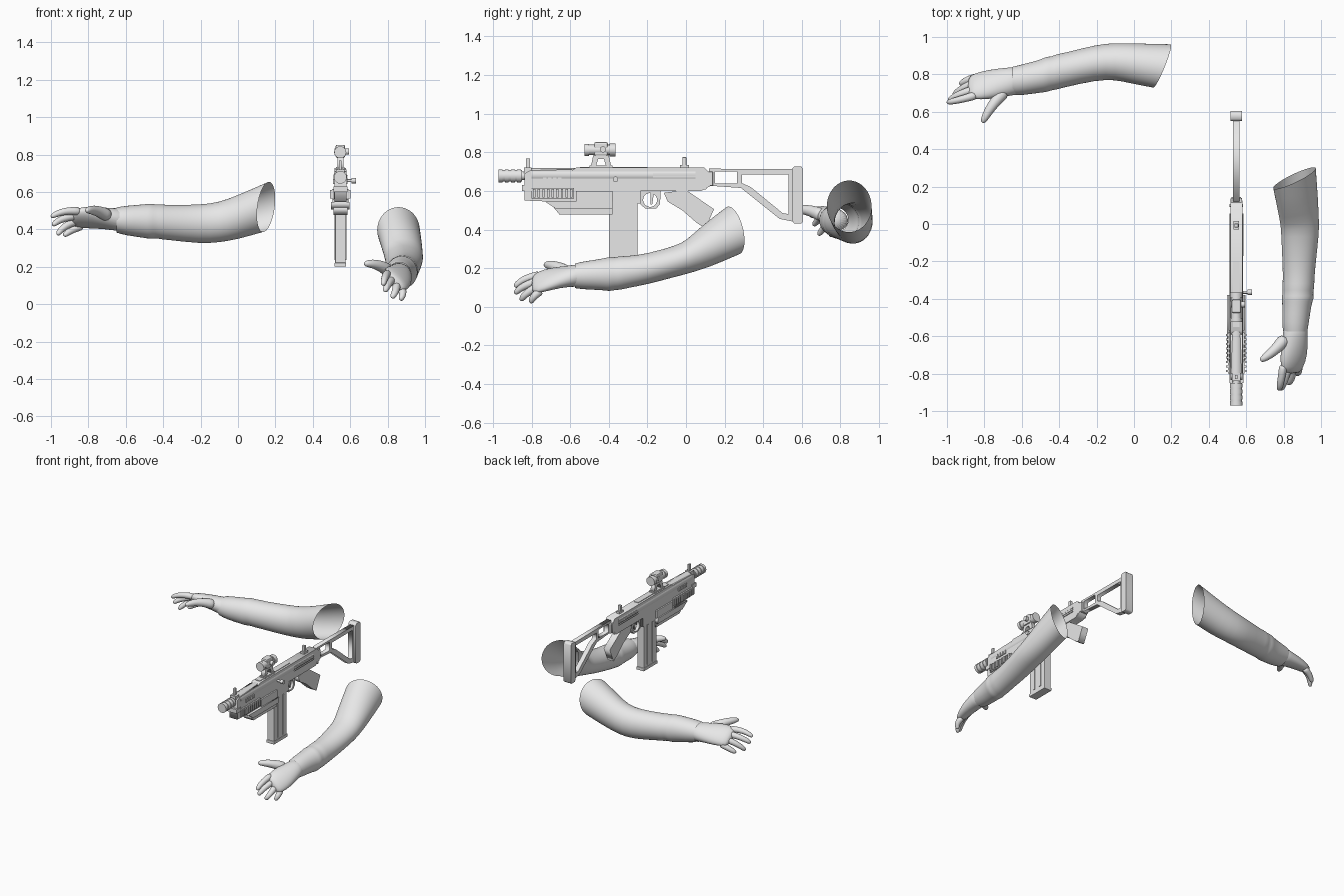
import bpy, bmesh, math
from mathutils import Vector, Matrix

if "Cube" in bpy.data.objects:
    bpy.data.objects.remove(bpy.data.objects["Cube"])

GX = 0.547  # centre plane of the rifle
grey = bpy.data.materials.new("light grey")
grey.diffuse_color = (0.8, 0.8, 0.8, 1)
grey.use_nodes = True
grey.node_tree.nodes["Principled BSDF"].inputs["Base Color"].default_value = grey.diffuse_color


def add(name, mesh, smooth=None):
    ob = bpy.data.objects.new(name, mesh)
    bpy.context.collection.objects.link(ob)
    mesh.materials.clear()
    mesh.materials.append(grey)
    if smooth:
        bpy.ops.object.select_all(action='DESELECT')
        ob.select_set(True)
        bpy.context.view_layer.objects.active = ob
        bpy.ops.object.shade_smooth_by_angle(angle=math.radians(smooth))
    return ob


def skin(name, rings, caps, swap, levels):
    """Join rings of points into a smooth tube; swap exchanges x and y."""
    bm = bmesh.new()
    loops = [[bm.verts.new((p[1], p[0], p[2]) if swap else p) for p in r] for r in rings]
    n = len(loops[0])
    for a, b in zip(loops, loops[1:]):
        for i in range(n):
            bm.faces.new((a[i], a[(i + 1) % n], b[(i + 1) % n], b[i]))
    if caps:
        bm.faces.new(loops[0])
        bm.faces.new(loops[-1][::-1])
    bmesh.ops.recalc_face_normals(bm, faces=bm.faces)
    me = bpy.data.meshes.new(name)
    bm.to_mesh(me)
    bm.free()
    if not caps:  # the open sleeve must face outwards
        f = me.polygons[0]
        mid = sum((v.co for v in me.vertices[:n]), Vector()) / n
        if f.normal.dot(f.center - mid) < 0:
            me.flip_normals()
    ob = add(name, me)
    for f in me.polygons:
        f.use_smooth = True
    sub = ob.modifiers.new("smooth", 'SUBSURF')
    sub.levels = sub.render_levels = levels


def section(s, l, z, rl, rz, roll=0, shear_l=0, shear_z=0, n=24):
    """Ellipse across the arm axis, optionally rolled or slanted."""
    out = []
    for i in range(n):
        t = math.tau * i / n
        a, b = rl * math.cos(t), rz * math.sin(t)
        dl = a * math.cos(roll) - b * math.sin(roll)
        dz = a * math.sin(roll) + b * math.cos(roll)
        out.append((s + shear_l * dl + shear_z * dz, l + dl, z + dz))
    return out


def digit(name, pts, r0, r1, swap):
    """Tapered finger along a bent three-point path with a rounded tip."""
    a, b, c = (Vector(p) for p in pts)
    rings = []
    for t in (0, .2, .4, .6, .8, .93, 1):
        p = a * (1 - t) ** 2 + (b * 2 - (a + c) / 2) * 2 * t * (1 - t) + c * t * t
        d = (a * (t - 1) + (b * 2 - (a + c) / 2) * (1 - 2 * t) + c * t).normalized()
        u = d.cross(Vector((0, 0, 1))).normalized()
        v = d.cross(u)
        r = (r0 + (r1 - r0) * t) * {.93: .85, 1: .45}.get(t, 1)
        rings.append([p + (u * math.cos(k * math.tau / 12) + v * math.sin(k * math.tau / 12)) * r
                      for k in range(12)])
    skin(name, rings, True, swap, 1)


def arm(side, swap, sleeve, palm, digits):
    skin(side + "_sleeve", [section(*s) for s in sleeve], False, swap, 1)
    skin(side + "_palm", [section(*s) for s in palm], True, swap, 1)
    for nm, pts in digits.items():
        r = (.038, .018) if nm == "thumb" else (.024, .015)
        digit(side + "_" + nm, pts, *r, swap)


# Arm lying along x (section: along, across, height, radii, roll, slant)
arm("left", False, [
    (-.65, .765, .45, .076, .068), (-.60, .77, .447, .083, .08), (-.50, .79, .444, .088, .09),
    (-.47, .80, .443, .096, .096), (-.44, .805, .443, .090, .090), (-.41, .815, .44, .096, .095),
    (-.38, .82, .437, .092, .093), (-.2, .865, .427, .096, .105), (-.1, .87, .437, .099, .108),
    (0, .858, .465, .108, .119, 0, .15), (.15, .845, .52, .117, .135, 0, .4, .12)],
    [(-.58, .77, .447, .078, .07), (-.68, .76, .455, .078, .057, -.3), (-.78, .745, .465, .09, .046, -.55),
     (-.86, .735, .462, .08, .036, -.6), (-.89, .73, .455, .06, .022, -.6)],
    {"index_finger": [(-.84, .69, .495), (-.93, .665, .495), (-1.0, .65, .465)],
     "middle_finger": [(-.85, .72, .475), (-.94, .69, .455), (-.99, .66, .42)],
     "ring_finger": [(-.85, .755, .45), (-.925, .72, .415), (-.965, .685, .37)],
     "little_finger": [(-.83, .785, .42), (-.89, .77, .395), (-.93, .745, .365)],
     "thumb": [(-.69, .71, .47), (-.76, .63, .50), (-.81, .54, .50)]})

# Arm lying along y
arm("right", True, [
    (-.575, .862, .16, .064, .064), (-.54, .862, .162, .072, .072), (-.42, .872, .168, .078, .083),
    (-.40, .875, .169, .088, .09), (-.37, .876, .171, .081, .085), (-.34, .878, .175, .087, .088),
    (-.3, .88, .18, .084, .083), (-.2, .883, .195, .09, .08), (-.05, .888, .237, .102, .081),
    (.0, .887, .255, .103, .087, 0, .1), (.1, .877, .312, .108, .112, 0, .3, -.1),
    (.245, .858, .395, .115, .125, 0, .46, -.2)],
    [(-.51, .865, .165, .066, .066), (-.60, .862, .16, .068, .055, -.3), (-.70, .855, .145, .085, .045, -.6),
     (-.77, .845, .125, .075, .034, -.75), (-.80, .84, .115, .055, .022, -.75)],
    {"index_finger": [(-.75, .80, .165), (-.84, .785, .14), (-.885, .775, .10)],
     "middle_finger": [(-.76, .825, .135), (-.85, .80, .10), (-.88, .785, .065)],
     "ring_finger": [(-.76, .85, .11), (-.83, .84, .065), (-.85, .82, .033)],
     "little_finger": [(-.75, .875, .085), (-.79, .88, .05), (-.80, .865, .022)],
     "thumb": [(-.61, .81, .175), (-.68, .745, .21), (-.73, .675, .215)]})


# ---- rifle helpers ----
def profile(name, width, *outlines, x=0):
    """Extrude a side outline (y, z) across x; later outlines are holes."""
    cu = bpy.data.curves.new(name, 'CURVE')
    cu.dimensions, cu.fill_mode, cu.extrude = '2D', 'BOTH', width / 2
    for pts in outlines:
        sp = cu.splines.new('POLY')
        sp.points.add(len(pts) - 1)
        for p, q in zip(sp.points, pts):
            p.co = (*q, 0, 1)
        sp.use_cyclic_u = True
    tmp = bpy.data.objects.new("tmp", cu)
    bpy.context.collection.objects.link(tmp)
    bpy.context.view_layer.update()
    me = bpy.data.meshes.new_from_object(tmp.evaluated_get(bpy.context.evaluated_depsgraph_get()))
    bpy.data.objects.remove(tmp)
    me.transform(Matrix(((0, 0, 1, GX + x), (1, 0, 0, 0), (0, 1, 0, 0), (0, 0, 0, 1))))
    return add(name, me)


def box(name, y0, y1, z0, z1, width, x=0, bevel=0):
    bm = bmesh.new()
    bmesh.ops.create_cube(bm, size=1)
    bmesh.ops.scale(bm, vec=(width, y1 - y0, z1 - z0), verts=bm.verts)
    if bevel:
        bmesh.ops.bevel(bm, geom=bm.edges[:], offset=bevel, segments=2, affect='EDGES', profile=.5)
    bmesh.ops.translate(bm, vec=(GX + x, (y0 + y1) / 2, (z0 + z1) / 2), verts=bm.verts)
    me = bpy.data.meshes.new(name)
    bm.to_mesh(me)
    bm.free()
    return add(name, me)


def rod(name, axis, start, length, r, n=24):
    """Cylinder from start = (x offset, y, z) along axis X or Y."""
    bm = bmesh.new()
    bmesh.ops.create_cone(bm, cap_ends=True, segments=n, radius1=r, radius2=r, depth=length)
    rot = Matrix.Rotation(math.pi / 2, 4, 'Y' if axis == 'X' else 'X')
    d = Vector((length / 2, 0, 0)) if axis == 'X' else Vector((0, length / 2, 0))
    bm.transform(Matrix.Translation(Vector((GX, 0, 0)) + Vector(start) + d) @ rot)
    me = bpy.data.meshes.new(name)
    bm.to_mesh(me)
    bm.free()
    return add(name, me, 35)


def circle(y, z, r, n=24):
    return [(y + r * math.cos(k * math.tau / n), z + r * math.sin(k * math.tau / n)) for k in range(n)]


# Muzzle and barrel
rod("barrel", 'Y', (0, -.87, .678), .12, .022)
rod("muzzle_brake", 'Y', (0, -.965, .678), .115, .030)
for i in range(4):
    rod("muzzle_ring", 'Y', (0, -.97 + i * .032, .678), .02, .034)
# Receiver and handguard
profile("receiver", .064, [(-.60, .70), (-.57, .72), (.095, .72), (.125, .69), (.125, .625), (.08, .60),
                           (-.235, .60), (-.235, .535), (-.60, .535)])
profile("handguard", .064, [(-.835, .69), (-.81, .705), (-.59, .712), (-.59, .54), (-.835, .55)])
rod("gas_tube", 'Y', (0, -.80, .682), .85, .0365)
box("front_collar", -.85, -.80, .60, .63, .075)
profile("lower_guard", .10, [(-.73, .545), (-.67, .505), (-.38, .505), (-.38, .545)])
profile("lower_guard_keel", .075, [(-.69, .52), (-.655, .477), (-.38, .477), (-.38, .52)])
box("top_rail", -.55, -.20, .715, .724, .034)
for sx in (-1, 1):
    box("side_panel", -.80, -.58, .56, .615, .012, sx * .038, .003)
    for i in range(9):
        box("panel_rib", -.792 + i * .024, -.780 + i * .024, .565, .61, .02, sx * .044)
    box("panel_rear", -.57, -.38, .53, .60, .012, sx * .037, .003)
    for i in range(4):
        box("vent", -.74 + i * .026, -.722 + i * .026, .642, .668, .008, sx * .035)
    for i in range(3):
        box("receiver_groove", -.17, .055, .655 + i * .014, .662 + i * .014, .006, sx * .0345)
    rod("receiver_pin", 'X', (sx * .033 - .004, .10, .615), .008, .008, 12)
# Charging handle
rod("charging_handle", 'X', (.02, -.365, .66), .05, .008, 12)
rod("charging_knob", 'X', (.06, -.365, .66), .023, .014, 16)
# Magazine
box("magazine", -.40, -.25, .21, .56, .056, 0, .004)
box("magazine_base", -.405, -.245, .20, .222, .062, 0, .003)
for sx in (-1, 1):
    for y in (-.36, -.30):
        box("magazine_rib", y, y + .014, .235, .53, .006, sx * .029)
# Trigger, guard and grip
profile("trigger_guard", .024, [(-.235, .605), (-.13, .605), (-.135, .53), (-.155, .508),
                                (-.21, .508), (-.235, .53)], circle(-.186, .553, .036))
profile("trigger", .01, [(-.185, .595), (-.165, .595), (-.175, .53), (-.183, .53)])
profile("grip", .05, [(-.115, .59), (0, .605), (.145, .505), (.10, .405), (.055, .435), (-.02, .50), (-.095, .545)])
# Folding stock with two openings
box("stock_hinge", .105, .14, .625, .70, .062, 0, .006)
profile("stock_frame", .034,
        [(.12, .715), (.56, .712), (.56, .44), (.485, .455), (.285, .615), (.12, .627)],
        [(.15, .70), (.265, .70), (.265, .638), (.15, .638)],
        [(.29, .685), (.53, .685), (.53, .48), (.50, .485), (.335, .62), (.29, .64)])
profile("butt_pad", .06, [(.55, .715), (.562, .727), (.597, .727), (.605, .715), (.605, .44),
                          (.595, .43), (.56, .432), (.55, .445)])
# Iron sights
box("front_sight_base", -.84, -.80, .69, .72, .045)
box("front_sight", -.828, -.808, .70, .768, .014)
box("rear_sight_base", -.03, .015, .715, .735, .03)
box("rear_sight", -.018, .002, .73, .775, .022, 0, .003)
# Optic on a two-legged mount
rod("optic_tube", 'Y', (0, -.52, .812), .152, .027)
rod("optic_front_ring", 'Y', (0, -.525, .812), .022, .032)
rod("optic_rear_ring", 'Y', (0, -.395, .812), .03, .033)
box("optic_housing", -.475, -.405, .782, .852, .05, 0, .008)
rod("optic_side_knob", 'X', (-.03, -.43, .815), .076, .016)
profile("optic_mount", .032, [(-.495, .715), (-.48, .785), (-.40, .785), (-.385, .715), (-.41, .715),
                              (-.425, .765), (-.455, .765), (-.47, .715)])
box("optic_mount_foot", -.50, -.38, .715, .732, .045)
